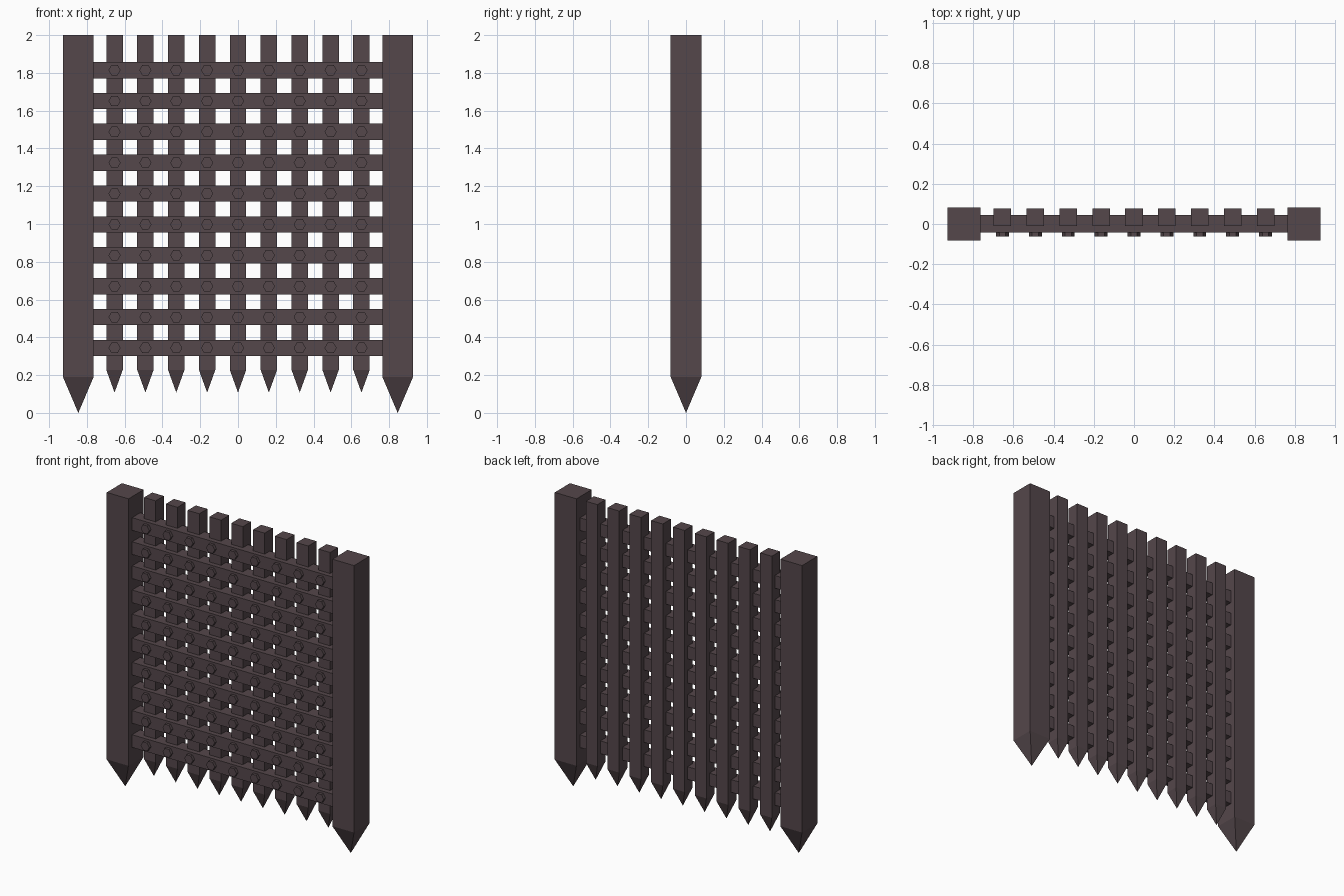
import bpy, bmesh, math
from mathutils import Matrix

if "Cube" in bpy.data.objects:
    bpy.data.objects.remove(bpy.data.objects["Cube"])

iron = bpy.data.materials.new("dark iron")
iron.diffuse_color = (0.089, 0.063, 0.070, 1)
iron.use_nodes = True
iron.node_tree.nodes["Principled BSDF"].inputs["Base Color"].default_value = iron.diffuse_color


def finish(bm, name):
    bmesh.ops.recalc_face_normals(bm, faces=bm.faces[:])
    mesh = bpy.data.meshes.new(name)
    bm.to_mesh(mesh)
    bm.free()
    mesh.materials.append(iron)
    ob = bpy.data.objects.new(name, mesh)
    bpy.context.collection.objects.link(ob)
    return ob


def spike(name, x, y, w, d, tip, shoulder, top):
    """Square bar with a pyramid point at its lower end."""
    bm = bmesh.new()
    c = [(-w / 2, -d / 2), (w / 2, -d / 2), (w / 2, d / 2), (-w / 2, d / 2)]
    lo = [bm.verts.new((x + a, y + b, shoulder)) for a, b in c]
    hi = [bm.verts.new((x + a, y + b, top)) for a, b in c]
    point = bm.verts.new((x, y, tip))
    bm.faces.new(hi)
    for i in range(4):
        j = (i + 1) % 4
        bm.faces.new((lo[i], lo[j], hi[j], hi[i]))
        bm.faces.new((lo[j], lo[i], point))
    return finish(bm, name)


STEP = 0.1634
RAIL_Z = [0.344 + STEP * i for i in range(10)]
BAR_X = [STEP * i for i in range(-4, 5)]

# heavy side posts
for side, x in (("left", -0.8455), ("right", 0.8455)):
    spike(side + "_post", x, 0, 0.163, 0.163, 0.0, 0.191, 2.0)

# pointed vertical bars
for i, x in enumerate(BAR_X):
    spike(f"vertical_bar_{i + 1}", x, 0.0335, 0.087, 0.087, 0.108, 0.228, 2.0)

# horizontal rails between the posts
for i, z in enumerate(RAIL_Z):
    bm = bmesh.new()
    bmesh.ops.create_cube(bm, size=1, matrix=Matrix.Translation((0, 0.001, z))
                          @ Matrix.Diagonal((1.532, 0.087, 0.086, 1)))
    finish(bm, f"horizontal_rail_{i + 1}")

# hexagonal bolt heads at every crossing, on the front
bm = bmesh.new()
for z in RAIL_Z:
    for x in BAR_X:
        bmesh.ops.create_cone(bm, cap_ends=True, segments=6, radius1=0.032,
                              radius2=0.032, depth=0.024,
                              matrix=Matrix.Translation((x, -0.050, z))
                              @ Matrix.Rotation(math.pi / 2, 4, 'X')
                              @ Matrix.Rotation(math.pi / 2, 4, 'Z'))
finish(bm, "bolt_heads")
